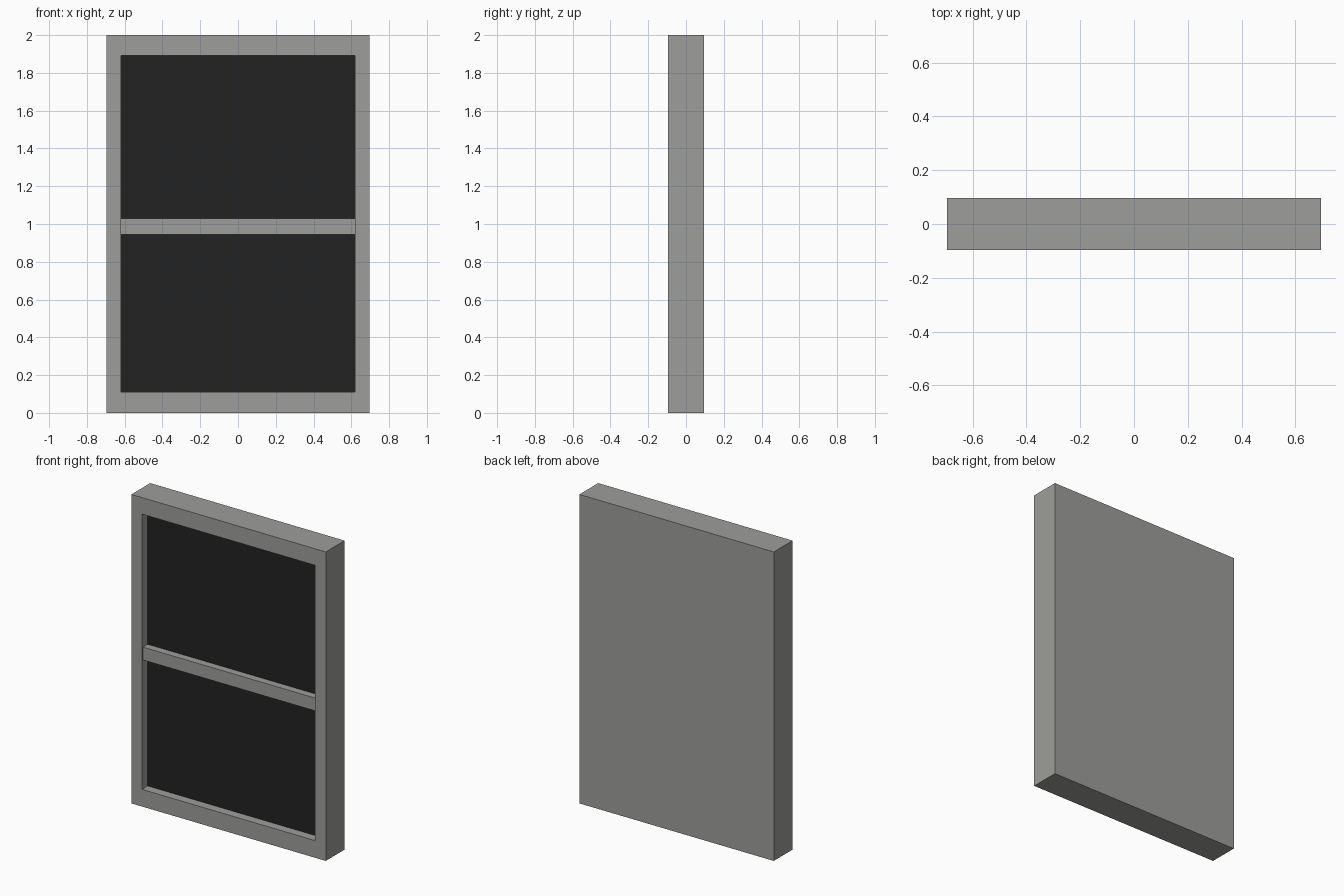
import bpy, bmesh

if "Cube" in bpy.data.objects:
    bpy.data.objects.remove(bpy.data.objects["Cube"])


def material(name, rgb):
    m = bpy.data.materials.new(name)
    m.diffuse_color = (*rgb, 1)
    m.use_nodes = True
    m.node_tree.nodes["Principled BSDF"].inputs["Base Color"].default_value = m.diffuse_color
    return m


grey = material("grey frame", (0.34, 0.345, 0.325))
dark = material("dark pane", (0.016, 0.016, 0.016))

W, D = 0.696, 0.096             # half width, half depth
OX, OZ0, OZ1 = 0.62, 0.111, 1.893   # opening
RECESS = 0.058


def box_bmesh(x, y0, y1, z0, z1):
    bm = bmesh.new()
    bmesh.ops.create_cube(bm, size=2)
    for v in bm.verts:
        v.co = (v.co.x * x, y0 if v.co.y < 0 else y1, z0 if v.co.z < 0 else z1)
    return bm


def finish(bm, name, *mats):
    me = bpy.data.meshes.new(name)
    bmesh.ops.recalc_face_normals(bm, faces=bm.faces)
    bm.to_mesh(me)
    bm.free()
    for m in mats:
        me.materials.append(m)
    ob = bpy.data.objects.new(name, me)
    bpy.context.collection.objects.link(ob)


# frame: solid slab whose front is inset and pushed in, with a dark floor
bm = box_bmesh(W, -D, D, 0, 2)
bm.normal_update()
front = min(bm.faces, key=lambda f: f.normal.y)


def inset_front():
    bmesh.ops.inset_region(bm, faces=[front], thickness=0.05)
    for v in front.verts:
        v.co = (OX if v.co.x > 0 else -OX, -D, OZ1 if v.co.z > 1 else OZ0)


inset_front()                   # front border
inset_front()                   # reveal walls
for v in front.verts:
    v.co.y = -D + RECESS
front.material_index = 1
finish(bm, "window_frame", grey, dark)

# crossbar, set slightly behind the frame front
finish(box_bmesh(OX, -D + 0.01, -D + RECESS, 0.945, 1.028), "crossbar", grey)
